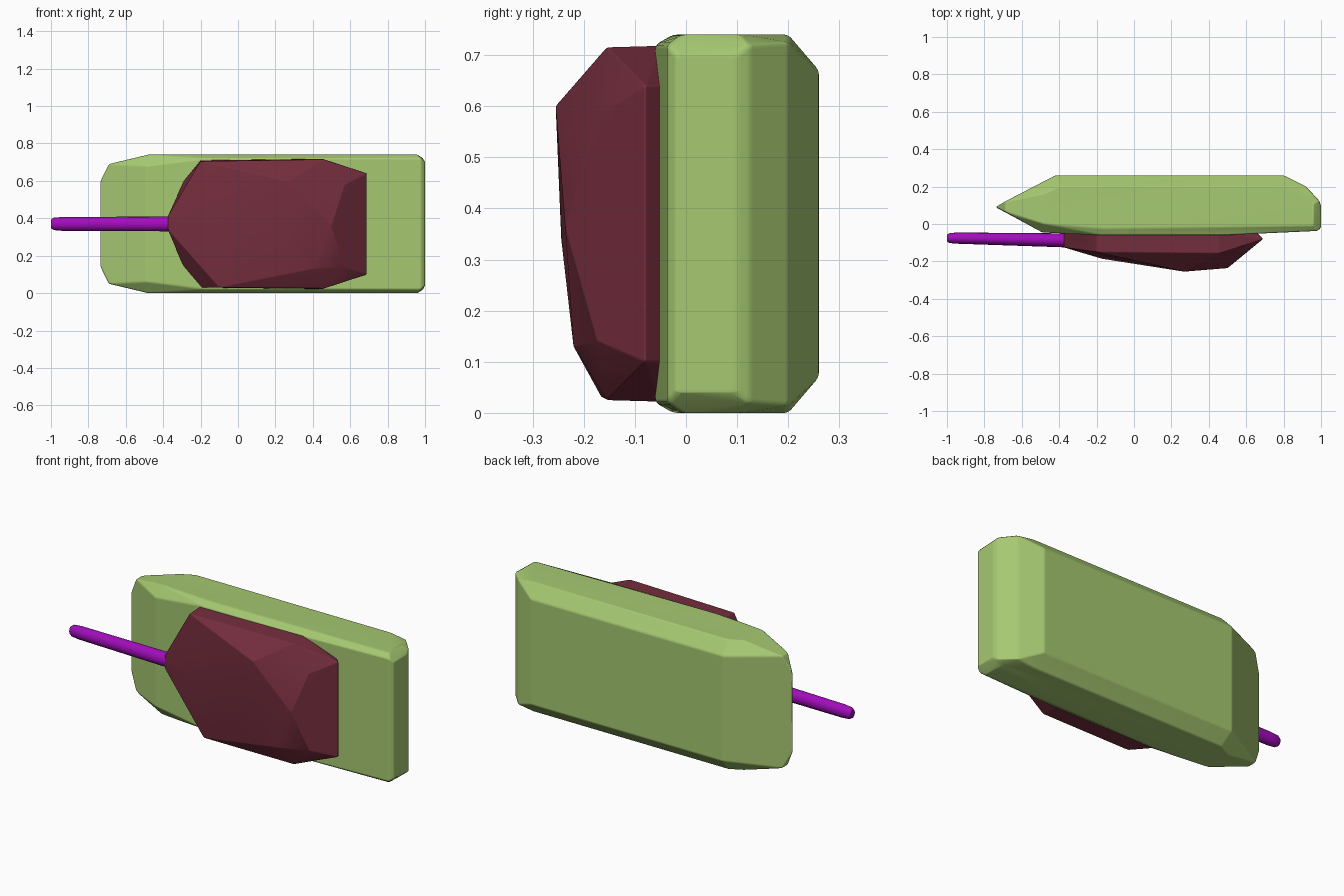
import bpy, bmesh, math
from mathutils import Vector

cube = bpy.data.objects.get("Cube")
if cube:
    bpy.data.objects.remove(cube, do_unlink=True)

MID = 0.37  # height of the horizontal symmetry plane


def material(name, rgb):
    m = bpy.data.materials.new(name)
    m.use_nodes = True
    m.diffuse_color = (*rgb, 1)
    m.node_tree.nodes["Principled BSDF"].inputs["Base Color"].default_value = (*rgb, 1)
    return m


green = material("light green", (0.38, 0.58, 0.165))
maroon = material("maroon", (0.18, 0.027, 0.048))
purple = material("purple", (0.36, 0.004, 0.50))


def finish(name, bm, mat, bevel=0.0):
    """Turn a bmesh into a softly edged object."""
    mesh = bpy.data.meshes.new(name)
    bmesh.ops.recalc_face_normals(bm, faces=bm.faces)
    bm.to_mesh(mesh)
    bm.free()
    ob = bpy.data.objects.new(name, mesh)
    bpy.context.collection.objects.link(ob)
    mesh.materials.append(mat)
    bpy.ops.object.select_all(action='DESELECT')
    ob.select_set(True)
    bpy.context.view_layer.objects.active = ob
    bpy.ops.object.shade_smooth_by_angle(angle=math.radians(32))
    if bevel:
        b = ob.modifiers.new("soft edges", 'BEVEL')
        b.width, b.segments = bevel, 2
        b.limit_method, b.angle_limit = 'ANGLE', math.radians(18)
        b.harden_normals = True
    return ob


def faceted_body(name, points, mat, bevel):
    """Convex armour shell around its corner points."""
    bm = bmesh.new()
    for p in points:
        bm.verts.new(p)
    res = bmesh.ops.convex_hull(bm, input=bm.verts)
    loose = [v for v in bm.verts if not v.link_faces]
    bmesh.ops.delete(bm, geom=loose, context='VERTS')
    bmesh.ops.dissolve_limit(bm, angle_limit=math.radians(2), verts=bm.verts, edges=bm.edges)
    return finish(name, bm, mat, bevel)


# Hull: (x, y, half height), mirrored above and below the middle
hull = [
    (-0.74, 0.09, 0.22), (-0.69, 0.065, 0.32), (-0.69, 0.12, 0.32),
    (-0.49, -0.045, 0.31), (-0.48, 0.0, 0.37), (-0.48, 0.16, 0.37),
    (-0.42, 0.26, 0.30), (-0.40, 0.20, 0.37),
    (0.80, 0.26, 0.30), (0.82, 0.20, 0.37), (0.92, 0.20, 0.355),
    (0.99, 0.125, 0.35), (0.96, 0.11, 0.37), (1.0, 0.10, 0.33),
    (1.0, -0.02, 0.33), (0.98, -0.037, 0.35), (0.96, -0.01, 0.37),
    (0.48, -0.06, 0.35), (-0.17, -0.06, 0.35), (-0.17, -0.025, 0.37), (0.48, -0.025, 0.37),
]
faceted_body("hull", [(x, y, MID + s * h) for x, y, h in hull for s in (1, -1)], green, 0.008)

# Turret: (x, y, lower z, upper z) pairs, then the uneven front face
pairs = [
    (-0.375, -0.125, 0.34, 0.41), (-0.375, -0.05, 0.34, 0.41),
    (-0.29, -0.05, 0.14, 0.60), (-0.20, -0.05, 0.03, 0.71),
    (0.45, -0.05, 0.022, 0.718), (0.66, -0.05, 0.10, 0.64), (0.69, -0.08, 0.10, 0.64),
    (0.46, -0.155, 0.025, 0.715), (0.57, -0.175, 0.14, 0.58),
]
turret = [(x, y, z) for x, y, a, b in pairs for z in (a, b)] + [
    (-0.20, -0.15, 0.705), (-0.10, -0.165, 0.03), (-0.17, -0.186, 0.36),
    (0.27, -0.255, 0.60), (0.27, -0.244, 0.34), (0.50, -0.236, 0.36), (0.40, -0.22, 0.13),
]
faceted_body("turret", turret, maroon, 0.004)

# Gun barrel: tapered tube with a chamfered tip; (x, y, y radius, z radius)
rings = [(-0.25, -0.090, 0.039, 0.040), (-0.94, -0.0755, 0.030, 0.037),
         (-0.985, -0.075, 0.027, 0.033), (-1.0, -0.075, 0.019, 0.023)]
bm = bmesh.new()
N = 16
loops = []
for x, y, ry, rz in rings:
    loops.append([bm.verts.new((x, y + ry * math.cos(2 * math.pi * i / N),
                                MID + rz * math.sin(2 * math.pi * i / N))) for i in range(N)])
for a, b in zip(loops, loops[1:]):
    for i in range(N):
        j = (i + 1) % N
        bm.faces.new((a[i], a[j], b[j], b[i]))
bm.faces.new(loops[0])
bm.faces.new(loops[-1])
finish("gun_barrel", bm, purple)
